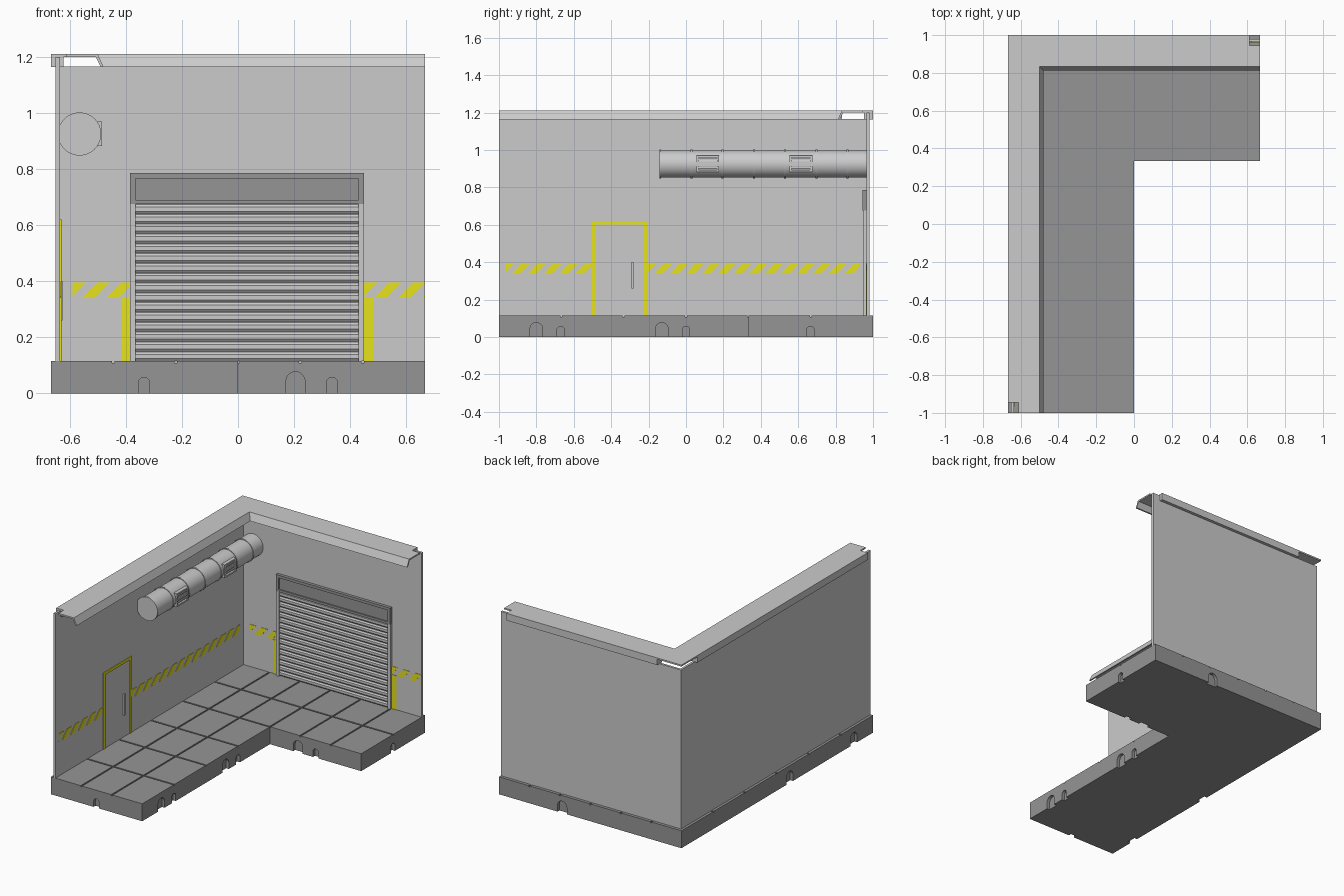
import bpy, bmesh, math

if "Cube" in bpy.data.objects:
    bpy.data.objects.remove(bpy.data.objects["Cube"])


def material(name, color):
    m = bpy.data.materials.new(name)
    m.diffuse_color = color
    m.use_nodes = True
    m.node_tree.nodes["Principled BSDF"].inputs["Base Color"].default_value = m.diffuse_color
    return m


YELLOW = material("hazard_yellow", (0.8, 0.76, 0.01, 1))
DARK = material("dark_grey", (0.3, 0.3, 0.3, 1))


def finish(name, bm, mat=None):
    bmesh.ops.recalc_face_normals(bm, faces=bm.faces)
    me = bpy.data.meshes.new(name)
    bm.to_mesh(me)
    bm.free()
    ob = bpy.data.objects.new(name, me)
    bpy.context.collection.objects.link(ob)
    if mat:
        me.materials.append(mat)
    return ob


def add_prism(bm, pts, axis, a, b):
    """Extrude a 2D outline along an axis from a to b."""
    put = {'x': lambda u, v, t: (t, u, v),
           'y': lambda u, v, t: (u, t, v),
           'z': lambda u, v, t: (u, v, t)}[axis]
    lo = [bm.verts.new(put(u, v, a)) for u, v in pts]
    hi = [bm.verts.new(put(u, v, b)) for u, v in pts]
    bm.faces.new(lo)
    bm.faces.new(hi[::-1])
    n = len(pts)
    for i in range(n):
        j = (i + 1) % n
        bm.faces.new((lo[i], lo[j], hi[j], hi[i]))


def add_box(bm, x0, x1, y0, y1, z0, z1):
    add_prism(bm, [(x0, y0), (x1, y0), (x1, y1), (x0, y1)], 'z', z0, z1)


def boxes(name, items, mat=None):
    bm = bmesh.new()
    for it in items:
        add_box(bm, *it)
    return finish(name, bm, mat)


def cut(ob, cutter):
    cutter.hide_render = True
    mod = ob.modifiers.new("cut", 'BOOLEAN')
    mod.operation = 'DIFFERENCE'
    mod.solver = 'EXACT'
    mod.object = cutter
    bpy.context.view_layer.objects.active = ob
    bpy.ops.object.modifier_apply(modifier=mod.name)
    bpy.data.objects.remove(cutter)


X = 0.667  # half width
T = 1 / 3

# L-shaped base slab with arched notches along its edges
bm = bmesh.new()
add_prism(bm, [(-X, -1), (0, -1), (0, T), (X, T), (X, 1), (-X, 1)], 'z', 0, 0.108)
base = finish("base", bm, DARK)


def arch(c, big):
    r, top = (0.034, 0.077) if big else (0.02, 0.057)
    arc = [(c + r * math.cos(math.pi * i / 10), top - r + r * math.sin(math.pi * i / 10))
           for i in range(11)]
    return [(c + r, -0.02)] + arc + [(c - r, -0.02)]


D = 0.02
bm = bmesh.new()
for axis, face, spots in (
        ('y', -1, [(-0.335, 0)]), ('y', T, [(0.205, 1), (0.335, 0)]),
        ('x', 0, [(-0.8, 1), (-0.67, 0), (-0.13, 1), (0, 0)]),
        ('x', X, [(0.665, 0)]), ('y', 1, [(0.205, 1)]),
        ('x', -X, [(-0.13, 1), (-0.8, 1)])):
    for c, big in spots:
        add_prism(bm, arch(c, big), axis, face - D, face + D)
cut(base, finish("arch_cutter", bm))

# floor tiles with grooves between them
tw, g = X / 3, 0.005
tiles = []
for i in range(6):
    for j in range(6):
        if i < 3 or j > 3:
            x0, y0 = -X + i * tw, -1 + j * T
            x1, y1 = x0 + tw, y0 + T
            tiles.append((x0 + g * (i > 0), x1 - g * (i < 5 and not (i == 2 and j < 4)),
                          y0 + g * (j > 0 and not (i > 2 and j == 4)), y1 - g * (j < 5),
                          0.107, 0.115))
boxes("floor_tiles", tiles, DARK)

# walls
boxes("left_wall", [(-0.65, -0.635, -1, 0.98, 0.08, 1.165)])
boxes("back_wall", [(-0.65, X, 0.965, 0.98, 0.08, 1.165)])

# top trim: bent strip swept around the corner
prof = [(0, 1.2), (0, 1.21), (0.167, 1.21), (0.188, 1.163), (0.178, 1.163), (0.16, 1.2)]
bm = bmesh.new()
rings = [[bm.verts.new(f(d) + (z,)) for d, z in prof] for f in (
    lambda d: (-X + d, -1), lambda d: (-X + d, 1 - d), lambda d: (X, 1 - d))]
n = len(prof)
for a, b in zip(rings, rings[1:]):
    for i in range(n):
        j = (i + 1) % n
        bm.faces.new((a[i], a[j], b[j], b[i]))
bm.faces.new(rings[0])
bm.faces.new(rings[2][::-1])
trim = finish("top_trim", bm)
cut(trim, boxes("notch_cutter", [(-0.7, -0.612, -1.1, -0.945, 1.19, 1.23),
                                 (0.612, 0.7, 0.945, 1.1, 1.19, 1.23)]))
# outer trim rails, open at the corner
boxes("trim_rails", [(-X, -0.622, -0.945, 0.835, 1.163, 1.2),
                     (-0.49, 0.612, 0.952, 1, 1.163, 1.2),
                     (-0.65, -0.635, -1, -0.945, 1.16, 1.2),
                     (0.612, X, 0.965, 0.98, 1.16, 1.2)])

# roller door: slats, jambs and head box
bm = bmesh.new()
z, p, n = 0.115, 0.035, 16
outline = [(0.968, z)]
for i in range(n):
    outline += [(0.962, z + p * i), (0.955, z + p * (i + 0.25)),
                (0.955, z + p * (i + 0.7)), (0.962, z + p * (i + 0.95))]
outline.append((0.968, z + p * n))
add_prism(bm, outline, 'x', -0.365, 0.43)
finish("roller_door_slats", bm)
boxes("roller_door_jambs", [(-0.385, -0.365, 0.948, 0.968, 0.115, 0.675),
                            (0.43, 0.45, 0.948, 0.968, 0.115, 0.675)])
boxes("roller_door_head", [(-0.365, 0.43, 0.953, 0.968, 0.69, 0.767),
                           (-0.385, 0.45, 0.945, 0.968, 0.675, 0.69),
                           (-0.385, 0.45, 0.945, 0.968, 0.767, 0.785),
                           (-0.385, -0.365, 0.945, 0.968, 0.69, 0.767),
                           (0.43, 0.45, 0.945, 0.968, 0.69, 0.767)], DARK)


# slanted hazard stripes
def stripes(name, axis, lo, hi, a, b, pitch=0.085):
    bm = bmesh.new()
    z0, z1, w, s = 0.34, 0.395, 0.045, 0.052
    t = lo - 0.05
    while t < hi:
        pts = [(t, z0), (t + w, z0), (t + w + s, z1), (t + s, z1)]
        sub = bmesh.new()
        add_prism(sub, pts, axis, a, b)
        k = 'xyz'.index('x' if axis == 'y' else 'y')
        for v, sign in ((lo, -1), (hi, 1)):  # trim to the band ends
            co, no = [0, 0, 0], [0, 0, 0]
            co[k], no[k] = v, sign
            bmesh.ops.bisect_plane(sub, geom=sub.verts[:] + sub.edges[:] + sub.faces[:],
                                   plane_co=co, plane_no=no, clear_outer=True)
        me = bpy.data.meshes.new("tmp")
        sub.to_mesh(me)
        sub.free()
        bm.from_mesh(me)
        bpy.data.meshes.remove(me)
        t += pitch
    finish(name, bm, YELLOW)


stripes("back_stripes_left", 'y', -0.59, -0.385, 0.962, 0.966)
stripes("back_stripes_right", 'y', 0.45, X, 0.962, 0.966)
stripes("left_stripes_front", 'x', -0.965, -0.505, -0.636, -0.632)
stripes("left_stripes_back", 'x', -0.205, 0.925, -0.636, -0.632)
boxes("roller_door_markings", [(-0.418, -0.385, 0.962, 0.966, 0.115, 0.34),
                               (0.45, 0.484, 0.962, 0.966, 0.115, 0.34)], YELLOW)

# side door: yellow frame and handle
boxes("side_door_frame", [(-0.636, -0.63, -0.505, -0.485, 0.115, 0.62),
                          (-0.636, -0.63, -0.228, -0.208, 0.115, 0.62),
                          (-0.636, -0.63, -0.485, -0.228, 0.602, 0.62)], YELLOW)
boxes("side_door_handle", [(-0.636, -0.625, -0.292, -0.28, 0.26, 0.4)])


# ventilation duct with bands
def tube(name, r, y0, y1):
    bm = bmesh.new()
    add_prism(bm, [(-0.565 + r * math.cos(math.tau * i / 32), 0.925 + r * math.sin(math.tau * i / 32))
                   for i in range(32)], 'y', y0, y1)
    ob = finish(name, bm)
    bpy.ops.object.select_all(action='DESELECT')
    ob.select_set(True)
    bpy.context.view_layer.objects.active = ob
    bpy.ops.object.shade_smooth_by_angle(angle=math.radians(35))


tube("duct", 0.073, -0.138, 0.967)
for i in range(7):
    y = -0.138 + i * 0.167
    tube("duct_band", 0.077, y - 0.005, y + 0.005)

# duct vents: frame with louvres
for y in (0.055, 0.553):
    y1, xa, xb = y + 0.122, -0.53, -0.485
    items = [(xa, xb, y, y + 0.012, 0.882, 0.97), (xa, xb, y1 - 0.012, y1, 0.882, 0.97),
             (xa, xb, y + 0.012, y1 - 0.012, 0.882, 0.892),
             (xa, xb, y + 0.012, y1 - 0.012, 0.96, 0.97)]
    items += [(xa, xb - 0.003, y + 0.012, y1 - 0.012, 0.9 + k * 0.015, 0.908 + k * 0.015)
              for k in range(4)]
    boxes("duct_vent", items)
